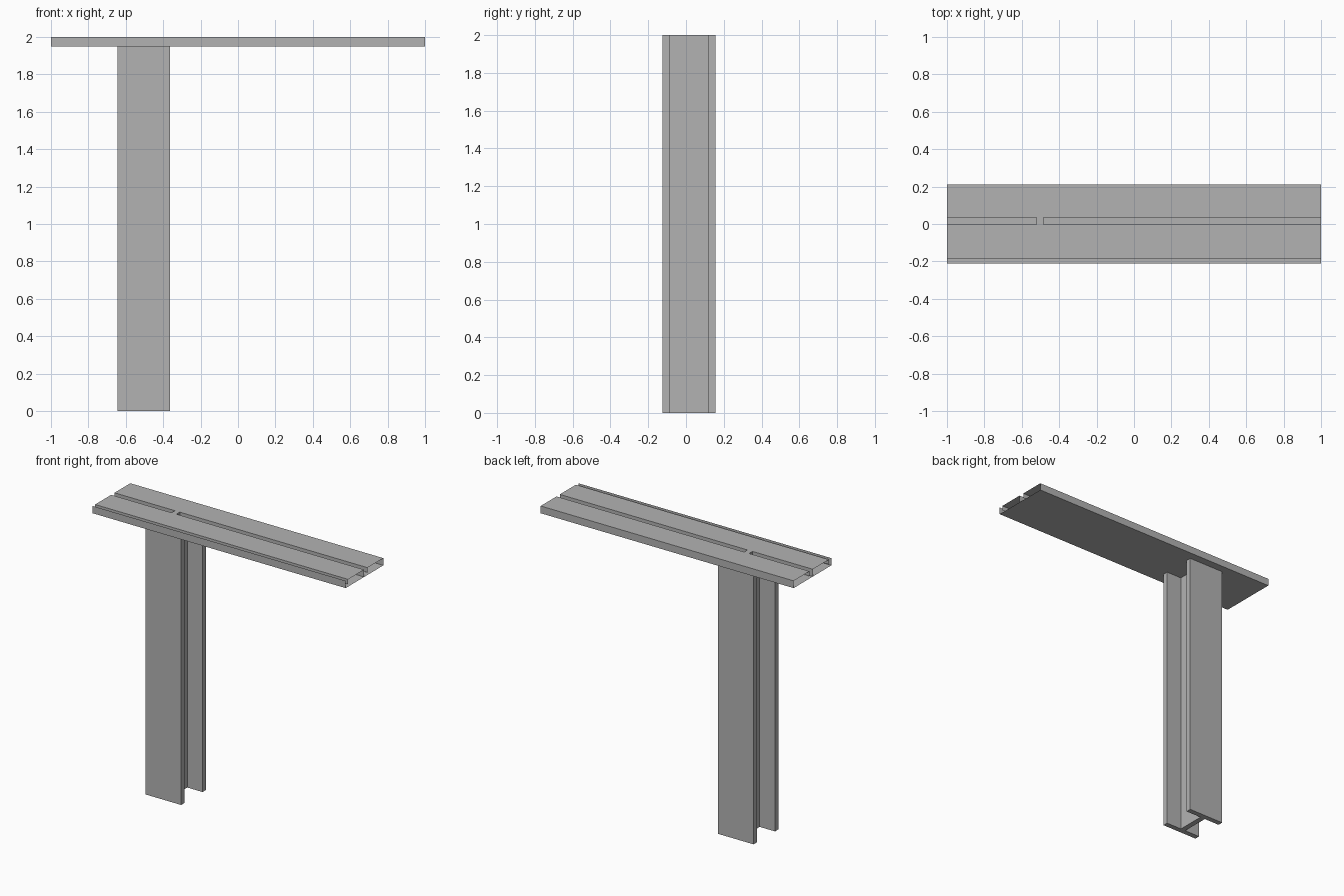
import bpy
import bmesh

if "Cube" in bpy.data.objects:
    bpy.data.objects.remove(bpy.data.objects["Cube"])

steel = bpy.data.materials.new("grey_steel")
steel.diffuse_color = (0.45, 0.45, 0.45, 1.0)
steel.use_nodes = True
steel.node_tree.nodes["Principled BSDF"].inputs["Base Color"].default_value = steel.diffuse_color


def finish(bm, name):
    mesh = bpy.data.meshes.new(name)
    bm.to_mesh(mesh)
    bm.free()
    mesh.materials.append(steel)
    obj = bpy.data.objects.new(name, mesh)
    bpy.context.collection.objects.link(obj)
    return obj


def column(name, cx, cy, width, depth, flange, web, height):
    """Solid I-section extruded upwards."""
    w, d, t = width / 2, depth / 2, web / 2
    half = [(w, -d), (w, -d + flange), (t, -d + flange),
            (t, d - flange), (w, d - flange), (w, d)]
    outline = half + [(-x, y) for x, y in reversed(half)]
    bm = bmesh.new()
    base = bm.faces.new([bm.verts.new((cx + x, cy + y, 0)) for x, y in outline])
    top = bmesh.ops.extrude_face_region(bm, geom=[base])["geom"]
    bmesh.ops.translate(bm, vec=(0, 0, height),
                        verts=[v for v in top if isinstance(v, bmesh.types.BMVert)])
    bmesh.ops.recalc_face_normals(bm, faces=bm.faces)
    return finish(bm, name)


def plank(name, back, slot, front, front_wall):
    """Open-ended thin sheet: lip, top, back wall, bottom and optional front wall."""
    top, lip, bottom = 2.0, 1.965, 1.948
    profile = [(slot, lip), (slot, top), (back, top), (back, bottom), (front, bottom)]
    if front_wall:
        profile.append((front, top))
    bm = bmesh.new()
    rows = [[bm.verts.new((x, y, z)) for y, z in profile] for x in (-1, 1)]
    for i in range(len(profile) - 1):
        bm.faces.new((rows[0][i], rows[0][i + 1], rows[1][i + 1], rows[1][i]))
    return finish(bm, name)


# I-section post reaching the top of the planks
column("i_beam_post", -0.503, 0.016, 0.28, 0.279, 0.037, 0.038, 2.0)

# Two folded sheet planks, each with a lipped slot along its front edge
plank("back_plank", 0.2125, 0.034, -0.004, False)
plank("front_plank", -0.004, -0.185, -0.2125, True)
